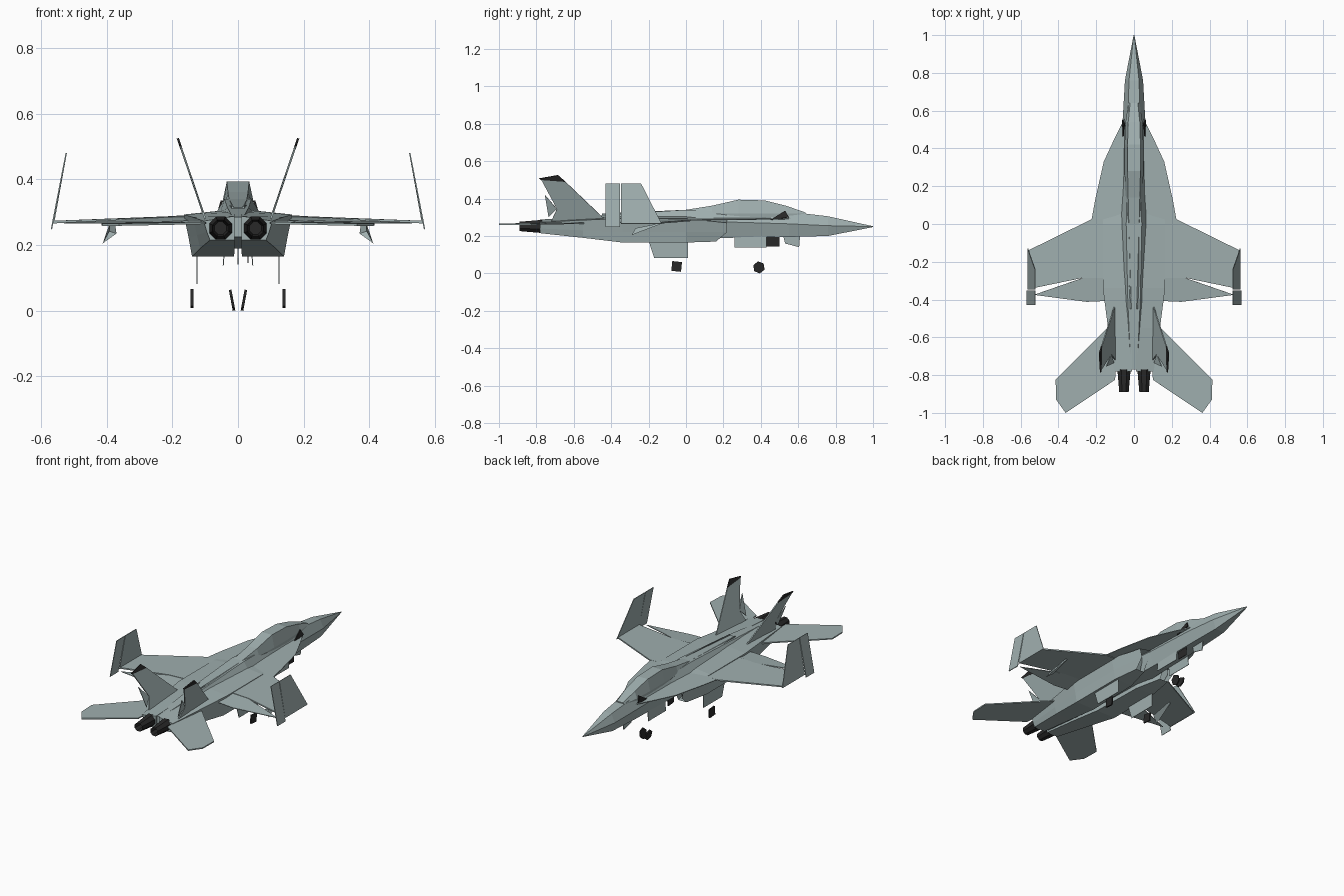
import bpy, bmesh, math
from mathutils import Vector


def mat(name, c):
    m = bpy.data.materials.new(name)
    m.diffuse_color = (*c, 1)
    return m


GREY = mat("hull_grey", (0.35, 0.43, 0.43))
DARK = mat("dark_metal", (0.022, 0.022, 0.022))


def finish(bm, name, material):
    bmesh.ops.recalc_face_normals(bm, faces=bm.faces)
    me = bpy.data.meshes.new(name)
    bm.to_mesh(me)
    bm.free()
    me.materials.append(material)
    ob = bpy.data.objects.new(name, me)
    bpy.context.collection.objects.link(ob)
    return ob


def loft(name, rings, material=GREY, sides=(1,), caps=(True, True)):
    """Skin a list of equal rings of (x, y, z), once per mirrored side."""
    bm = bmesh.new()
    for s in sides:
        vs = [[bm.verts.new((p[0] * s, p[1], p[2])) for p in r] for r in rings]
        n = len(rings[0])
        for a, b in zip(vs, vs[1:]):
            for i in range(n):
                j = (i + 1) % n
                bm.faces.new((a[i], a[j], b[j], b[i]))
        if caps[0]:
            bm.faces.new(vs[0])
        if caps[1]:
            bm.faces.new(vs[-1])
    bmesh.ops.remove_doubles(bm, verts=bm.verts, dist=1e-5)
    return finish(bm, name, material)


def plate(name, pts, t=0.004, material=GREY, sides=(1, -1)):
    """Thin sheet along a polygon of (x, y, z) points."""
    vs = [Vector(p) for p in pts]
    n = Vector()
    for a, b in zip(vs, vs[1:] + vs[:1]):
        n += a.cross(b)
    n = n.normalized() * t / 2
    return loft(name, [[v - n for v in vs], [v + n for v in vs]], material, sides)


def hexa(y, w, zb, zm, zt, top=0.55, bot=0.65):
    return [(-w * bot, y, zb), (w * bot, y, zb), (w, y, zm),
            (w * top, y, zt), (-w * top, y, zt), (-w, y, zm)]


# central fuselage from nose tip to tail
loft("fuselage", [hexa(*a) for a in (
    (1.0, 0.002, 0.248, 0.25, 0.252),
    (0.76, 0.048, 0.20, 0.255, 0.305),
    (0.55, 0.06, 0.195, 0.265, 0.33),
    (0.22, 0.065, 0.19, 0.275, 0.335),
    (0.0, 0.075, 0.19, 0.285, 0.34),
    (-0.4, 0.06, 0.19, 0.28, 0.315),
    (-0.77, 0.03, 0.225, 0.26, 0.285))])

# faceted canopy blending into the spine
loft("canopy", [hexa(y, w, 0.28, 0.32, z, 0.68, 0.9) for y, w, z in (
    (0.64, 0.03, 0.325), (0.54, 0.045, 0.36), (0.42, 0.05, 0.39),
    (0.28, 0.05, 0.394), (0.14, 0.045, 0.362), (0.0, 0.04, 0.34),
    (-0.45, 0.02, 0.315))])

# dark cockpit side panels
plate("cockpit_panel", [(0.058, 0.45, 0.285), (0.06, 0.55, 0.30),
                        (0.05, 0.53, 0.335), (0.056, 0.49, 0.31)], 0.006, DARK)


# paired engine bodies with slanted intakes
def nacelle(y, xi, xo, zb, zm, zt, slant=0.0):
    return [(xi, y - slant, zb), (xo - 0.01, y - slant, zb), (xo, y, zm),
            (xo * 1.1, y, zt - 0.015), (xi, y, zt)]


loft("engine_body", [nacelle(*a) for a in (
    (0.22, 0.06, 0.125, 0.17, 0.22, 0.285, 0.06),
    (0.0, 0.02, 0.15, 0.165, 0.22, 0.308),
    (-0.34, 0.012, 0.15, 0.165, 0.22, 0.308),
    (-0.55, 0.01, 0.125, 0.19, 0.23, 0.30),
    (-0.78, 0.01, 0.095, 0.215, 0.24, 0.288))], sides=(1, -1), caps=(False, True))
plate("intake_floor", [(0.06, 0.12, 0.175), (0.11, 0.12, 0.175),
                       (0.12, 0.15, 0.22), (0.12, 0.15, 0.27), (0.06, 0.15, 0.28)])


# engine nozzles
def octa(y, r):
    return [(0.053 + r * math.cos(i * math.pi / 4 + 0.39), y,
             0.251 + r * math.sin(i * math.pi / 4 + 0.39)) for i in range(8)]


loft("nozzle", [octa(-0.77, 0.038), octa(-0.89, 0.027), octa(-0.80, 0.02)],
     DARK, (1, -1), (False, True))

# wing root extensions, wings and flaps
plate("root_extension", [(0.05, 0.56, 0.292), (0.10, 0.46, 0.29), (0.16, 0.33, 0.288),
                         (0.205, 0.13, 0.286), (0.225, 0.02, 0.284), (0.05, 0.0, 0.296)])
plate("wing", [(0.05, 0.02, 0.292), (0.225, 0.025, 0.283), (0.56, -0.14, 0.27),
               (0.56, -0.345, 0.27), (0.27, -0.285, 0.28), (0.05, -0.285, 0.29)], 0.008)
plate("flap", [(0.05, -0.285, 0.288), (0.27, -0.285, 0.28), (0.53, -0.375, 0.267),
               (0.25, -0.412, 0.268), (0.10, -0.405, 0.275)])

# folded wing tips
plate("folded_tip", [(0.562, -0.13, 0.265), (0.523, -0.24, 0.48),
                     (0.523, -0.348, 0.48), (0.562, -0.348, 0.265)])
plate("folded_tip_flap", [(0.568, -0.352, 0.248), (0.523, -0.352, 0.48),
                          (0.523, -0.43, 0.48), (0.568, -0.43, 0.248)])

# horizontal tails
plate("horizontal_tail", [(0.08, -0.50, 0.268), (0.14, -0.55, 0.268), (0.415, -0.825, 0.263),
                          (0.412, -0.93, 0.262), (0.362, -1.0, 0.262),
                          (0.10, -0.825, 0.267)], 0.007)


# canted fins with dark tips
def fin(y, z):
    return (0.10 + (z - 0.28) * 0.34, y, z)


plate("fin", [fin(-0.43, 0.285), fin(-0.645, 0.49), fin(-0.775, 0.503),
              fin(-0.69, 0.345), fin(-0.72, 0.28)], 0.006)
plate("rudder", [fin(-0.69, 0.345), fin(-0.755, 0.42), fin(-0.735, 0.30)], 0.004)
plate("fin_tip", [fin(-0.645, 0.49), fin(-0.685, 0.525),
                  fin(-0.785, 0.507), fin(-0.775, 0.50)], 0.007, DARK)

# flap hinge fairings under the wings
loft("hinge_fairing", [
    [(0.375, -0.14, 0.268), (0.39, -0.14, 0.268), (0.385, -0.14, 0.262)],
    [(0.37, -0.27, 0.235), (0.392, -0.27, 0.242), (0.412, -0.29, 0.205)]], sides=(1, -1))

# gear doors
plate("main_gear_door", [(0.125, 0.012, 0.175), (0.125, -0.20, 0.175),
                         (0.125, -0.17, 0.082), (0.125, 0.012, 0.082)], 0.003)
plate("nose_gear_door", [(0.04, 0.26, 0.20), (0.04, 0.43, 0.20),
                         (0.045, 0.43, 0.138), (0.045, 0.26, 0.138)], 0.003)
plate("nose_bay_panel", [(0.03, 0.43, 0.20), (0.03, 0.50, 0.20),
                         (0.03, 0.50, 0.145), (0.03, 0.43, 0.145)], 0.003, DARK, (1,))
plate("front_gear_door", [(0.0, 0.52, 0.20), (0.0, 0.61, 0.20),
                          (0.0, 0.605, 0.14), (0.0, 0.53, 0.16)], 0.004, sides=(1,))


# wheels, low sided discs
def wheel(name, x, y, r, n, tilt):
    plate(name, [(x + tilt * math.sin(a), y + r * math.cos(a), r + r * math.sin(a))
                 for a in (2 * math.pi * i / n + math.pi / 4 - 0.1 for i in range(n))],
          0.008, DARK)


wheel("main_wheel", 0.14, -0.05, 0.037, 4, 0.0)
wheel("nose_wheel", 0.018, 0.39, 0.032, 6, 0.006)
